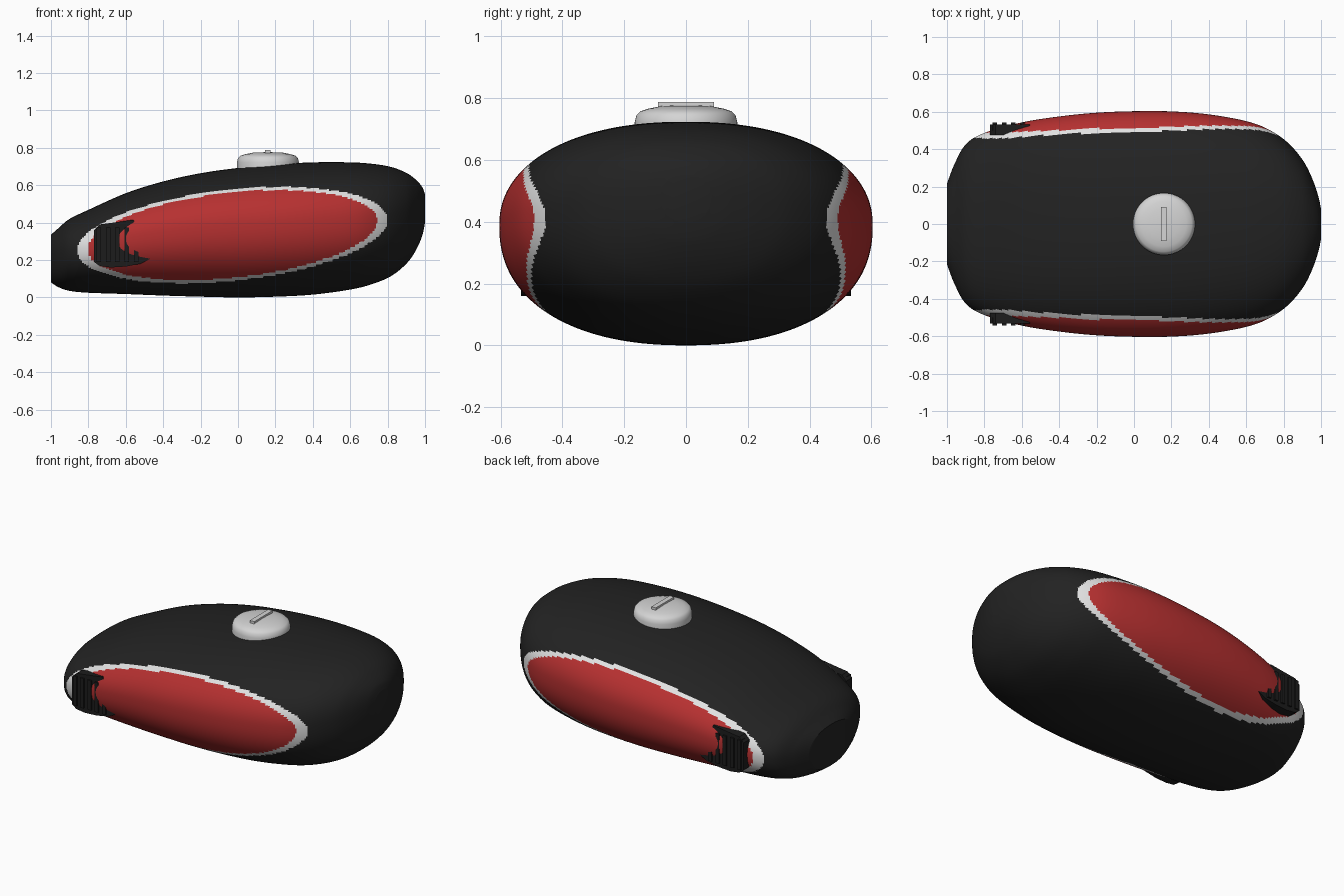
import bpy, bmesh, math
from mathutils import Vector

if "Cube" in bpy.data.objects:
    bpy.data.objects.remove(bpy.data.objects["Cube"])


def material(name, rgb):
    m = bpy.data.materials.new(name)
    m.diffuse_color = (*rgb, 1)
    m.use_nodes = True
    m.node_tree.nodes["Principled BSDF"].inputs["Base Color"].default_value = m.diffuse_color
    return m


BLACK = material("black paint", (0.016, 0.016, 0.016))
RED = material("red paint", (0.47, 0.03, 0.03))
WHITE = material("white trim", (0.76, 0.76, 0.76))
METAL = material("pale metal", (0.66, 0.66, 0.66))
RUBBER = material("dark rubber", (0.012, 0.012, 0.012))


def finish(name, bm, mats, angle=35):
    bmesh.ops.recalc_face_normals(bm, faces=bm.faces)
    me = bpy.data.meshes.new(name)
    bm.to_mesh(me)
    bm.free()
    ob = bpy.data.objects.new(name, me)
    bpy.context.collection.objects.link(ob)
    for m in mats:
        me.materials.append(m)
    bpy.ops.object.select_all(action='DESELECT')
    ob.select_set(True)
    bpy.context.view_layer.objects.active = ob
    bpy.ops.object.shade_smooth_by_angle(angle=math.radians(angle))
    return ob


# Tank stations: x, bottom z, top z, half width
STATIONS = [Vector(s) for s in (
    (-1.0, 0.08, 0.335, 0.215), (-0.96, 0.055, 0.37, 0.32), (-0.9, 0.035, 0.42, 0.425),
    (-0.8, 0.025, 0.468, 0.487), (-0.6, 0.018, 0.557, 0.543), (-0.4, 0.01, 0.62, 0.575),
    (-0.2, 0.004, 0.664, 0.595), (0.0, 0.0, 0.692, 0.603), (0.2, 0.004, 0.711, 0.602),
    (0.4, 0.015, 0.722, 0.586), (0.6, 0.042, 0.722, 0.55), (0.72, 0.072, 0.714, 0.505),
    (0.82, 0.115, 0.697, 0.437), (0.9, 0.18, 0.666, 0.345), (0.95, 0.25, 0.63, 0.25),
    (0.985, 0.33, 0.59, 0.15), (1.0, 0.40, 0.55, 0.08))]


def spline(pts, steps):
    out = []
    for i in range(len(pts) - 1):
        a, b = pts[max(i - 1, 0)], pts[i]
        c, d = pts[i + 1], pts[min(i + 2, len(pts) - 1)]
        for k in range(steps):
            t = k / steps
            out.append(0.5 * (2 * b + (c - a) * t + (2 * a - 5 * b + 4 * c - d) * t * t
                              + (3 * b - a - 3 * c + d) * t ** 3))
    return out + [pts[-1]]


def power(v, p):
    return math.copysign(abs(v) ** p, v)


# Tank body: rounded cross-sections lofted along x
bm = bmesh.new()
SEG, P = 192, 2 / 2.25
rings = []
for x, zb, zt, w in spline(STATIONS, 12):
    mid = zb + 0.55 * (zt - zb)
    ring = []
    for k in range(SEG):
        a = 2 * math.pi * k / SEG
        s = power(math.sin(a), P)
        z = mid + s * ((zt - mid) if s > 0 else (mid - zb))
        ring.append(bm.verts.new((x, w * power(math.cos(a), P), z)))
    rings.append(ring)
for r, q in zip(rings, rings[1:]):
    for k in range(SEG):
        j = (k + 1) % SEG
        bm.faces.new((r[k], r[j], q[j], q[k]))
bm.faces.new(rings[0])
bm.faces.new(rings[-1])

# Side panels: tilted ellipse, red inside with a white border
SXX, SZZ, SXZ = 0.689, 0.0666, 0.068
DET = SXX * SZZ - SXZ ** 2
for f in bm.faces:
    c = f.calc_center_median()
    dx, dz = c.x + 0.03, c.z - 0.333
    q = (SZZ * dx * dx - 2 * SXZ * dx * dz + SXX * dz * dz) / DET
    if abs(c.y) > 0.25 and q < 1:
        f.material_index = 1 if q < 0.87 else 2
finish("tank_body", bm, [BLACK, RED, WHITE])

# Filler cap: turned profile
bm = bmesh.new()
profile = [(0, 0.68), (0.165, 0.68), (0.166, 0.722), (0.16, 0.745), (0.148, 0.757),
           (0.12, 0.766), (0.08, 0.774), (0, 0.777)]
edge = [bm.verts.new((r, 0, z)) for r, z in profile]
edges = [bm.edges.new(p) for p in zip(edge, edge[1:])]
bmesh.ops.spin(bm, geom=edge + edges, cent=(0, 0, 0), axis=(0, 0, 1),
               angle=2 * math.pi, steps=64)
bmesh.ops.remove_doubles(bm, verts=bm.verts, dist=1e-4)
bmesh.ops.translate(bm, verts=bm.verts, vec=(0.16, 0, 0))
finish("filler_cap", bm, [METAL])


def add_box(bm, lo, hi):
    lo, hi = Vector(lo), Vector(hi)
    vs = bmesh.ops.create_cube(bm, size=1)["verts"]
    for v in vs:
        v.co = (lo + hi) / 2 + Vector(a * b for a, b in zip(v.co, hi - lo))


# Cap grip bar
bm = bmesh.new()
add_box(bm, (0.145, -0.09, 0.76), (0.175, 0.09, 0.787))
finish("cap_grip", bm, [METAL])

# Ribbed side pads, partly sunk into the tank
OUTLINE = [(-0.77, 0.19), (-0.74, 0.168), (-0.68, 0.16), (-0.6, 0.165), (-0.52, 0.18),
           (-0.47, 0.205), (-0.5, 0.3), (-0.56, 0.415), (-0.65, 0.402), (-0.74, 0.39),
           (-0.77, 0.36)]
for side, label in ((-1, "front"), (1, "back")):
    bm = bmesh.new()
    inner = [bm.verts.new((x, side * 0.475, z)) for x, z in OUTLINE]
    outer = [bm.verts.new((x, side * 0.533, z)) for x, z in OUTLINE]
    bm.faces.new(inner)
    bm.faces.new(outer)
    for k in range(len(OUTLINE)):
        j = (k + 1) % len(OUTLINE)
        bm.faces.new((inner[k], inner[j], outer[j], outer[k]))
    for i in range(5):
        x = -0.745 + 0.05 * i
        ys = sorted((side * 0.5, side * 0.543))
        add_box(bm, (x - 0.012, ys[0], 0.19), (x + 0.012, ys[1], 0.375))
    finish("side_pad_" + label, bm, [RUBBER])
